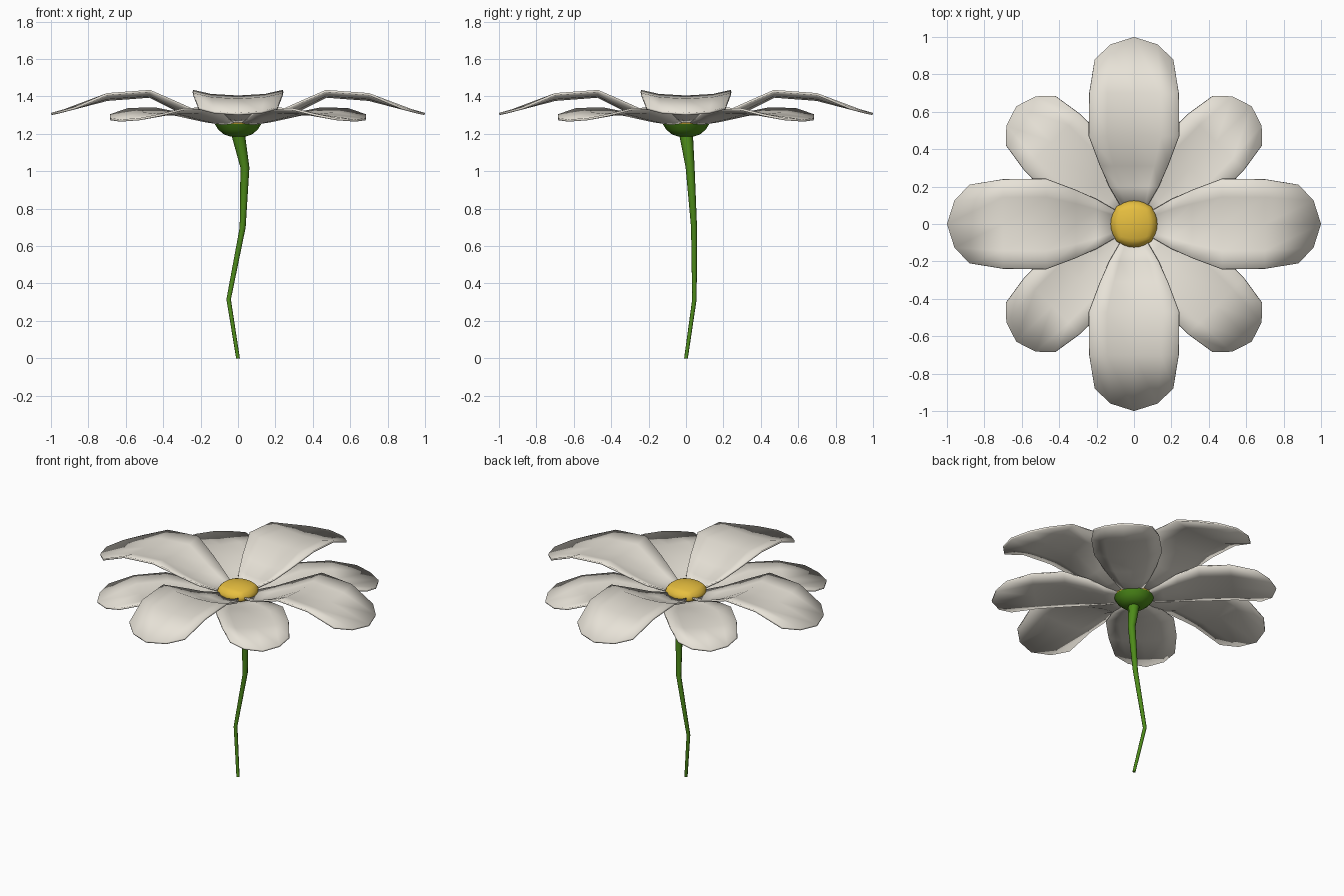
import bpy, bmesh, math
from mathutils import Vector, Matrix

if "Cube" in bpy.data.objects:
    bpy.data.objects.remove(bpy.data.objects["Cube"])


def material(name, rgb):
    m = bpy.data.materials.new(name)
    m.diffuse_color = (*rgb, 1)
    m.use_nodes = True
    m.node_tree.nodes["Principled BSDF"].inputs["Base Color"].default_value = m.diffuse_color
    return m


WHITE = material("petal white", (0.80, 0.76, 0.68))
YELLOW = material("pollen yellow", (0.80, 0.52, 0.05))
GREEN = material("leaf green", (0.075, 0.26, 0.01))


def add_object(name, bm, mat, angle=40):
    me = bpy.data.meshes.new(name)
    bm.to_mesh(me)
    bm.free()
    me.materials.append(mat)
    ob = bpy.data.objects.new(name, me)
    bpy.context.collection.objects.link(ob)
    bpy.ops.object.select_all(action='DESELECT')
    bpy.context.view_layer.objects.active = ob
    ob.select_set(True)
    bpy.ops.object.shade_smooth_by_angle(angle=math.radians(angle))
    return ob


def skin_rings(bm, rings):
    """Bridge a list of vertex rings and cap both ends."""
    n = len(rings[0])
    for a, b in zip(rings, rings[1:]):
        for i in range(n):
            j = (i + 1) % n
            bm.faces.new((a[i], a[j], b[j], b[i]))
    bm.faces.new(rings[0][::-1])
    bm.faces.new(rings[-1])


# petals: rows of (radius, half width, middle height, edge lift)
LONG = [(0.08, 0.06, 1.265, 0.015), (0.20, 0.13, 1.285, 0.03), (0.31, 0.18, 1.325, 0.04),
        (0.47, 0.24, 1.405, 0.03), (0.70, 0.238, 1.388, 0.03), (1.0, 0.21, 1.312, 0.03)]
SHORT = [(0.07, 0.05, 1.255, 0.01), (0.18, 0.11, 1.268, 0.02), (0.28, 0.16, 1.285, 0.03),
         (0.42, 0.21, 1.312, 0.03), (0.62, 0.21, 1.308, 0.03), (0.89, 0.185, 1.277, 0.028)]
COLUMNS = [(-1, 0.88), (-0.6, 0.96), (0, 1), (0.6, 0.96), (1, 0.88)]   # side, tip rounding


def petal(name, rows, angle):
    bm = bmesh.new()
    grid = []
    for k, (r, w, z, lift) in enumerate(rows):
        last = k == len(rows) - 1
        grid.append([bm.verts.new((r * (tip if last else 1), w * u, z + lift * abs(u) ** 2.5))
                     for u, tip in COLUMNS])
    for a, b in zip(grid, grid[1:]):
        for i in range(len(COLUMNS) - 1):
            bm.faces.new((a[i], b[i], b[i + 1], a[i + 1]))
    bmesh.ops.rotate(bm, verts=bm.verts, matrix=Matrix.Rotation(angle, 3, 'Z'))
    ob = add_object(name, bm, WHITE, 50)
    mod = ob.modifiers.new("thickness", 'SOLIDIFY')
    mod.thickness = 0.012
    mod.offset = -1


for k in range(4):
    petal(f"long_petal_{k + 1}", LONG, k * math.pi / 2)
    petal(f"short_petal_{k + 1}", SHORT, (k + 0.5) * math.pi / 2)

# flower centre: slightly squarish flattened ball
bm = bmesh.new()
bmesh.ops.create_cube(bm, size=2)
bmesh.ops.subdivide_edges(bm, edges=bm.edges, cuts=7, use_grid_fill=True)
for v in bm.verts:
    p = v.co.normalized().lerp(v.co, 0.12)
    v.co = Vector((p.x * 0.125, p.y * 0.125, 1.275 + p.z * 0.058))
add_object("flower_centre", bm, YELLOW, 60)

# calyx: green cup under the petals
bm = bmesh.new()
rings = []
for r, z in [(0.04, 1.185), (0.075, 1.197), (0.105, 1.222), (0.124, 1.252), (0.09, 1.256)]:
    rings.append([bm.verts.new((r * math.cos(i * math.pi / 8), r * math.sin(i * math.pi / 8), z))
                  for i in range(16)])
skin_rings(bm, rings)
add_object("calyx", bm, GREEN)

# stem: bent, thickening towards the flower
bm = bmesh.new()
rings = []
for x, y, z, r in [(0, 0, 0, 0.01), (-0.05, 0.045, 0.315, 0.012), (0.025, 0.043, 0.70, 0.016),
                   (0.037, 0.022, 1.02, 0.024), (0, 0, 1.20, 0.037)]:
    rings.append([bm.verts.new((x + r * math.cos(i * math.pi / 4), y + r * math.sin(i * math.pi / 4), z))
                  for i in range(8)])
skin_rings(bm, rings)
add_object("stem", bm, GREEN, 50)
